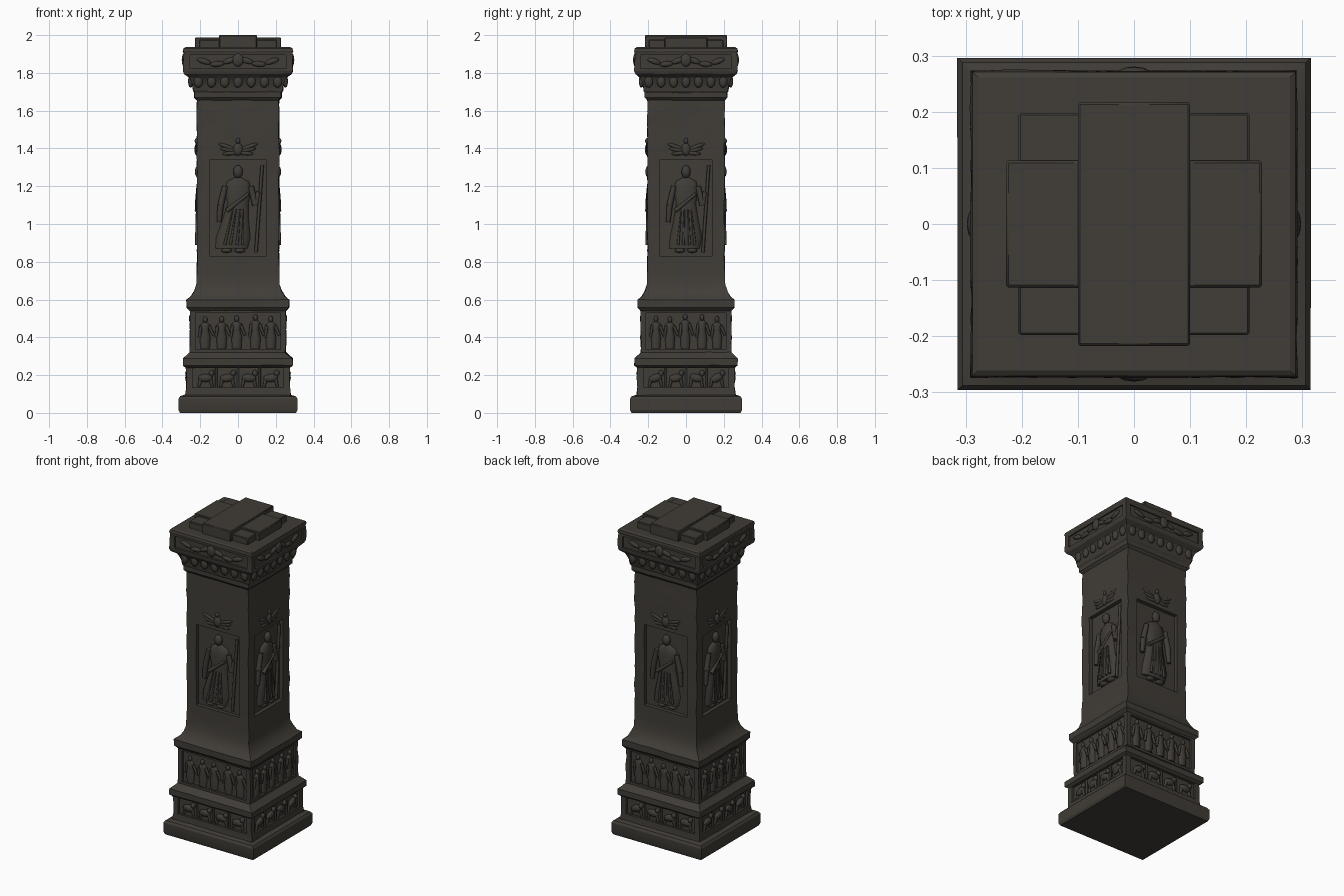
import bpy, bmesh, math, random
from mathutils import Matrix, Vector, noise

random.seed(4)
if "Cube" in bpy.data.objects:
    bpy.data.objects.remove(bpy.data.objects["Cube"])

DEPTH_RATIO = 0.94
SHAFT, LOWER, UPPER, CROWN = 0.217, 0.274, 0.254, 0.288

stone = bpy.data.materials.new("weathered dark stone")
stone.use_nodes = True
colour = (0.052, 0.046, 0.038, 1)
stone.diffuse_color = colour
bsdf = stone.node_tree.nodes["Principled BSDF"]
bsdf.inputs["Base Color"].default_value = colour
bsdf.inputs["Roughness"].default_value = 0.9


def finish(bm, name, angle=30):
    bmesh.ops.recalc_face_normals(bm, faces=bm.faces)
    mesh = bpy.data.meshes.new(name)
    bm.to_mesh(mesh)
    bm.free()
    mesh.materials.append(stone)
    obj = bpy.data.objects.new(name, mesh)
    bpy.context.collection.objects.link(obj)
    smooth(obj, angle)
    return obj


def smooth(obj, angle):
    bpy.ops.object.select_all(action='DESELECT')
    obj.select_set(True)
    bpy.context.view_layer.objects.active = obj
    bpy.ops.object.shade_smooth_by_angle(angle=math.radians(angle))


def side(k, half):
    """Frame on one face of the pillar: x along it, -y outward, z up."""
    out = half * (DEPTH_RATIO if k % 2 == 0 else 1)
    across = 1 if k % 2 == 0 else DEPTH_RATIO
    return (Matrix.Rotation(k * math.pi / 2, 4, 'Z')
            @ Matrix.Translation((0, -out, 0)) @ Matrix.Diagonal((across, 1, 1, 1)))


def box(bm, m, centre, size):
    bmesh.ops.create_cube(bm, size=1, matrix=m @ Matrix.Translation(centre)
                          @ Matrix.Diagonal((*size, 1)))


def lump(bm, m, u, d, z, ru, rd, rz, tilt=0):
    bmesh.ops.create_icosphere(
        bm, subdivisions=2, radius=1,
        matrix=m @ Matrix.Translation((u, -d, z)) @ Matrix.Rotation(math.radians(tilt), 4, 'Y')
        @ Matrix.Diagonal((ru, rd, rz, 1)))


def bar(bm, m, start, end, r1, r2, d=-0.012):
    a, b = Vector((start[0], -d, start[1])), Vector((end[0], -d, end[1]))
    turn = (b - a).to_track_quat('Z', 'Y').to_matrix().to_4x4()
    bmesh.ops.create_cone(bm, cap_ends=True, segments=8, radius1=r1, radius2=r2,
                          depth=(b - a).length,
                          matrix=m @ Matrix.Translation((a + b) / 2) @ turn)


def robe(bm, m, rows, d=-0.022, n=14):
    """Stack of ellipses: height, centre, half width, relief."""
    rings = []
    for z, u, w, t in rows:
        rings.append([bm.verts.new(m @ Vector((u + w * math.cos(a), -d - t * math.sin(a), z)))
                      for a in (2 * math.pi * i / n for i in range(n))])
    for lo, hi in zip(rings, rings[1:]):
        for i in range(n):
            bm.faces.new((lo[i], lo[(i + 1) % n], hi[(i + 1) % n], hi[i]))
    bm.faces.new(rings[0])
    bm.faces.new(rings[-1])


# Pillar body: worn square loft along a moulded profile
profile = [(0.308, 0), (0.315, 0.015), (0.315, 0.075), (0.306, 0.088), (0.278, 0.095),
           (0.274, 0.13), (0.274, 0.24), (0.290, 0.252), (0.290, 0.288), (0.270, 0.305),
           (0.254, 0.32), (0.254, 0.54), (0.271, 0.558), (0.272, 0.598), (0.250, 0.615),
           (0.232, 0.645), (0.219, 0.68), (0.217, 0.82), (0.217, 1.36), (0.217, 1.655),
           (0.231, 1.67), (0.231, 1.695), (0.238, 1.705), (0.242, 1.74), (0.258, 1.775),
           (0.284, 1.795), (0.290, 1.81), (0.287, 1.905), (0.291, 1.915), (0.288, 1.93),
           (0.278, 1.936)]
fine = [profile[0]]
for (r0, z0), (r1, z1) in zip(profile, profile[1:]):
    steps = max(1, round((z1 - z0) / 0.06))
    fine += [(r0 + (r1 - r0) * s / steps, z0 + (z1 - z0) * s / steps)
             for s in range(1, steps + 1)]
bm = bmesh.new()
N = 8
rings = []
for r, z in fine:
    ring = []
    for k in range(4):
        for i in range(N):
            p = Matrix.Rotation(k * math.pi / 2, 3, 'Z') @ Vector((-r + 2 * r * i / N, -r, z))
            p.y *= DEPTH_RATIO
            wear = 0.007 if i == 0 else 0.004
            shift = noise.noise_vector(p * 14) * wear
            if 0.09 < z < 1.93:
                p += Vector((shift.x, shift.y, shift.z * 0.6))
            ring.append(bm.verts.new(p))
    rings.append(ring)
for lo, hi in zip(rings, rings[1:]):
    for i in range(4 * N):
        j = (i + 1) % (4 * N)
        bm.faces.new((lo[i], lo[j], hi[j], hi[i]))
bm.faces.new(rings[0])
bm.faces.new(rings[-1])
body = finish(bm, "pillar_body")

# Recesses: tall panels and three friezes on each face
bm = bmesh.new()
for k in range(4):
    for half, z0, z1, width, deep in ((SHAFT, 0.83, 1.34, 0.30, 0.024),
                                      (LOWER, 0.135, 0.238, 0.48, 0.014),
                                      (UPPER, 0.335, 0.53, 0.45, 0.014),
                                      (CROWN, 1.822, 1.895, 0.51, 0.010)):
        box(bm, side(k, half), (0, 0.05 - (0.1 - deep) - 0.0 + 0.0, (z0 + z1) / 2),
            (width, 0.1, z1 - z0))
cutter = finish(bm, "recess_cutter")
cutter.hide_render = True
cut = body.modifiers.new("recesses", 'BOOLEAN')
cut.operation, cut.object, cut.solver = 'DIFFERENCE', cutter, 'EXACT'
result = bpy.data.meshes.new_from_object(
    body.evaluated_get(bpy.context.evaluated_depsgraph_get()))
body.modifiers.clear()
body.data = result
bpy.data.objects.remove(cutter)
smooth(body, 25)

# Robed standing figures in the tall panels
bm = bmesh.new()
for k in range(4):
    m = side(k, SHAFT)
    lean = -0.025 if k == 0 else 0
    robe(bm, m, [(0.87, lean - 0.01, 0.085, 0.022), (0.93, lean, 0.09, 0.028),
                 (1.03, lean / 2, 0.068, 0.026), (1.11, 0, 0.055, 0.024),
                 (1.18, 0, 0.07, 0.028), (1.225, 0, 0.058, 0.022), (1.245, 0, 0.02, 0.014)])
    lump(bm, m, 0, -0.008, 1.277, 0.026, 0.02, 0.035)
    for s in (-1, 1):
        lump(bm, m, s * 0.035 + lean, -0.018, 0.86, 0.03, 0.022, 0.013)
        bar(bm, m, (s * 0.068, 1.2), (s * 0.092, 1.1), 0.015, 0.017)
    bar(bm, m, (-0.092, 1.1), (-0.1, 1.01), 0.017, 0.012)
    if k == 2:
        bar(bm, m, (0.092, 1.1), (0.1, 1.01), 0.017, 0.012)
    else:
        bar(bm, m, (0.092, 1.1), (0.108, 1.17), 0.016, 0.012)
        bar(bm, m, (0.095, 0.85), (0.128, 1.31), 0.009, 0.009)
    for f in (-0.045, -0.015, 0.02, 0.05):
        bar(bm, m, (f + lean, 0.89), (f * 0.6, 1.08), 0.008, 0.003, 0.003)
    bar(bm, m, (-0.06, 1.07), (0.055, 1.16), 0.012, 0.008, 0.0)
finish(bm, "panel_figures", 50)

# Spread-winged crest above each panel
bm = bmesh.new()
for k in range(4):
    m = side(k, SHAFT)
    lump(bm, m, 0, 0, 1.395, 0.026, 0.014, 0.035)
    lump(bm, m, 0, 0.002, 1.44, 0.012, 0.011, 0.015)
    for s in (-1, 1):
        for tilt, reach, z in ((-20, 0.06, 1.41), (-10, 0.048, 1.392), (5, 0.035, 1.375)):
            lump(bm, m, s * reach, 0, z, 0.05, 0.008, 0.011, s * tilt)
finish(bm, "winged_crests", 50)

# Row of small figures in the upper pedestal frieze
bm = bmesh.new()
for k in range(4):
    m = side(k, UPPER)
    for i in range(5):
        u = -0.17 + 0.085 * i + random.uniform(-0.008, 0.008)
        h = random.uniform(-0.012, 0.004)
        robe(bm, m, [(0.34, u, 0.024, 0.014), (0.40, u, 0.028, 0.018),
                     (0.44, u, 0.018, 0.015), (0.475 + h, u, 0.027, 0.016),
                     (0.49 + h, u, 0.01, 0.01)], -0.013, 10)
        lump(bm, m, u, -0.006, 0.504 + h, 0.013, 0.012, 0.017)
        bar(bm, m, (u + 0.022, 0.47 + h), (u + 0.045, 0.41), 0.009, 0.007, -0.008)
        bar(bm, m, (u - 0.022, 0.47 + h), (u - 0.03, 0.40), 0.009, 0.007, -0.008)
finish(bm, "upper_frieze_figures", 50)

# Crouching shapes in the lower pedestal frieze
bm = bmesh.new()
for k in range(4):
    m = side(k, LOWER)
    for i in range(4):
        u = -0.172 + 0.115 * i
        lump(bm, m, u, -0.01, 0.185, 0.04, 0.016, 0.022, random.uniform(-25, 25))
        lump(bm, m, u + 0.032, -0.008, 0.21, 0.015, 0.014, 0.017)
        for s in (-1, 1):
            bar(bm, m, (u + s * 0.025, 0.18), (u + s * 0.036, 0.138), 0.010, 0.007, -0.01)
    for i in range(3):
        bar(bm, m, (-0.115 + 0.115 * i, 0.135), (-0.115 + 0.115 * i, 0.238), 0.006, 0.006, -0.01)
finish(bm, "lower_frieze_reliefs", 50)

# Garlands and leaves around the crown
bm = bmesh.new()
for k in range(4):
    m = side(k, CROWN)
    for s in (-1, 1):
        for u, z, tilt in ((0.045, 1.865, 18), (0.11, 1.847, 5), (0.18, 1.862, -18)):
            lump(bm, m, s * u, -0.007, z, 0.04, 0.011, 0.015, s * tilt)
    lump(bm, m, 0, -0.002, 1.868, 0.03, 0.012, 0.036)
    leaf = side(k, 0.25)
    for i in range(7):
        lump(bm, leaf, -0.21 + 0.07 * i, 0.001, 1.755, 0.024, 0.014, 0.034)
finish(bm, "crown_garlands", 50)

# Crossed stone blocks on top
bm = bmesh.new()
for x, y, z in ((0.1, 0.217, 2.0), (0.228, 0.113, 1.988), (0.206, 0.198, 1.976)):
    box(bm, Matrix.Identity(4), (0, 0, (z + 1.92) / 2), (2 * x, 2 * y, z - 1.92))
blocks = finish(bm, "top_blocks")
bevel = blocks.modifiers.new("worn edges", 'BEVEL')
bevel.width, bevel.segments = 0.004, 1
